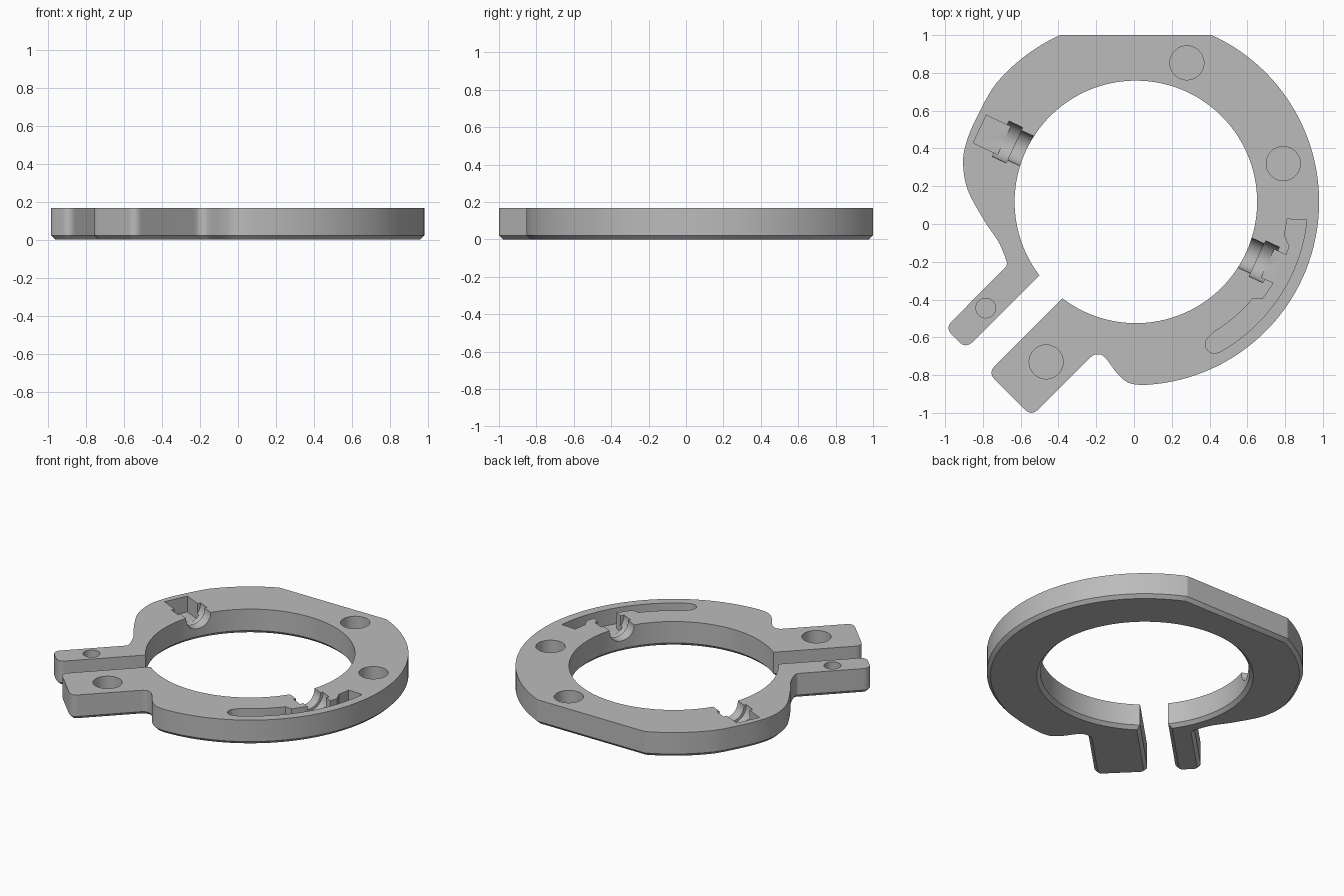
import bpy, bmesh
from math import radians, cos, sin
from mathutils import Vector, Matrix

cube = bpy.data.objects.get("Cube")
if cube:
    bpy.data.objects.remove(cube)

CENTRE = Vector((0.01, 0.117))
HEIGHT = 0.167
FLOOR = 0.06
AXIS = radians(-25)      # direction of the two stepped troughs

grey = bpy.data.materials.new("plain grey")
grey.use_nodes = True
grey.diffuse_color = (0.5, 0.5, 0.5, 1)
grey.node_tree.nodes["Principled BSDF"].inputs["Base Color"].default_value = (0.5, 0.5, 0.5, 1)


def arc(radius, start, end, steps):
    angles = [radians(start + (end - start) * i / steps) for i in range(steps + 1)]
    return [CENTRE + radius * Vector((cos(a), sin(a))) for a in angles]


def spline(points, steps=6):
    """Smooth curve through the points, the first and last acting as guides."""
    pts = [Vector(p) for p in points]
    out = []
    for a, b, c, d in zip(pts, pts[1:], pts[2:], pts[3:]):
        for i in range(steps):
            t = i / steps
            out.append(0.5 * (2 * b + (c - a) * t + (2 * a - 5 * b + 4 * c - d) * t ** 2
                              + (3 * b - a - 3 * c + d) * t ** 3))
    return out + [pts[-2]]


def fillet(before, corner, after, size=0.05, steps=6):
    a, c, b = Vector(before), Vector(corner), Vector(after)
    a = c + (a - c).normalized() * size
    b = c + (b - c).normalized() * size
    ts = [i / steps for i in range(steps + 1)]
    return [a * (1 - t) ** 2 + c * 2 * t * (1 - t) + b * t ** 2 for t in ts]


def prism(name, outline, bottom, top, chamfer=0):
    bm = bmesh.new()
    base = bm.faces.new([bm.verts.new((p.x, p.y, bottom)) for p in outline])
    up = bmesh.ops.extrude_face_region(bm, geom=[base], use_keep_orig=True)
    bmesh.ops.translate(bm, vec=(0, 0, top - bottom),
                        verts=[v for v in up["geom"] if isinstance(v, bmesh.types.BMVert)])
    bmesh.ops.recalc_face_normals(bm, faces=bm.faces)
    if chamfer:
        bmesh.ops.bevel(bm, geom=list(base.edges), offset=chamfer, segments=1,
                        affect='EDGES', clamp_overlap=False)
    return finish(name, bm)


def finish(name, bm):
    mesh = bpy.data.meshes.new(name)
    bm.to_mesh(mesh)
    bm.free()
    obj = bpy.data.objects.new(name, mesh)
    bpy.context.collection.objects.link(obj)
    mesh.materials.append(grey)
    return obj


def along(u, v):
    """Point in the trough frame: u outward along the axis, v across it."""
    return CENTRE + Vector((u * cos(AXIS) - v * sin(AXIS), u * sin(AXIS) + v * cos(AXIS)))


def trough(radius, u0, u1):
    bm = bmesh.new()
    mid = along((u0 + u1) / 2, 0)
    matrix = (Matrix.Translation((mid.x, mid.y, HEIGHT - 0.005)) @ Matrix.Rotation(AXIS, 4, 'Z')
              @ Matrix.Rotation(radians(90), 4, 'Y'))
    bmesh.ops.create_cone(bm, cap_ends=True, segments=48, radius1=radius, radius2=radius,
                          depth=abs(u1 - u0), matrix=matrix)
    return finish("trough_cutter", bm)


def box(u0, u1, half):
    corners = [along(u0, -half), along(u1, -half), along(u1, half), along(u0, half)]
    return prism("pocket_cutter", corners, FLOOR, HEIGHT + 0.1)


# Clamp ring outline: wide arm, outer rim with back flat, waist, narrow arm, bore
gap_wide, gap_narrow = (-0.38, -0.395), (-0.5, -0.27)
wide_a, wide_b = (-0.7725, -0.7875), (-0.5425, -1.0175)
slim_a, slim_b = (-1.0, -0.55), (-0.89, -0.66)
rim = 0.97
outline = fillet(gap_wide, wide_a, wide_b) + fillet(wide_a, wide_b, (-0.235, -0.71))
outline += spline([(-0.35, -0.825), (-0.235, -0.71), (-0.19, -0.69), (-0.15, -0.71),
                   (-0.09, -0.79), (-0.03, -0.84), arc(rim, -88, 0, 1)[0], (0.1, -0.85)])
outline += arc(rim, -86, 65.6, 76) + arc(rim, 114.4, 138, 12)
outline += spline([arc(rim, 130, 0, 1)[0], arc(rim, 140, 0, 1)[0], (-0.83, 0.57), (-0.885, 0.44),
                   (-0.905, 0.326), (-0.88, 0.18), (-0.79, 0.014), (-0.717, -0.095),
                   (-0.677, -0.19), (-0.675, -0.22), (-0.69, -0.24), (-0.8, -0.35)])
outline += fillet((-0.69, -0.24), slim_a, slim_b) + fillet(slim_a, slim_b, gap_narrow)
outline += arc(0.642, 217.2, -127.3, 140)
ring = prism("clamp_ring", outline, 0, HEIGHT, chamfer=0.022)

cutters = []

# Blind round holes
for x, y, r in [(0.28, 0.853, 0.09), (0.79, 0.32, 0.09), (-0.465, -0.73, 0.09), (-0.785, -0.445, 0.052)]:
    circle = [Vector((x + r * cos(radians(a)), y + r * sin(radians(a)))) for a in range(0, 360, 8)]
    cutters.append(prism("hole_cutter", circle, FLOOR, HEIGHT + 0.1))

# Stepped round troughs on both sides of the bore, each with a square pocket
for side, end in ((1, 0.87), (-1, 0.912)):
    cutters.append(trough(0.087, side * 0.55, side * 0.73))
    cutters.append(trough(0.104, side * 0.71, side * 0.79))
    cutters.append(box(side * 0.77, side * end, 0.081))

# Curved slot, shallower around the pocket, with a rounded far end
slot = arc(0.91, -6, -61, 36)
slot += spline([slot[-2], slot[-1], arc(0.895, -63.3, 0, 1)[0], arc(0.86, -64.3, 0, 1)[0],
                arc(0.825, -63.2, 0, 1)[0], arc(0.81, -61, 0, 1)[0], arc(0.805, -59, 0, 1)[0]])[1:]
slot += arc(0.803, -59, -39.5, 14) + arc(0.845, -37.5, -16, 14) + arc(0.805, -12.5, -6.5, 5)
cutters.append(prism("slot_cutter", slot, FLOOR, HEIGHT + 0.1))

# Apply the cuts one by one and drop the cutters
bpy.context.view_layer.objects.active = ring
for cutter in cutters:
    cutter.hide_render = True
    mod = ring.modifiers.new("cut", 'BOOLEAN')
    mod.operation = 'DIFFERENCE'
    mod.solver = 'EXACT'
    mod.object = cutter
    bpy.ops.object.modifier_apply(modifier=mod.name)
    bpy.data.objects.remove(cutter)

bpy.ops.object.select_all(action='DESELECT')
ring.select_set(True)
bpy.ops.object.shade_smooth_by_angle(angle=radians(25))
